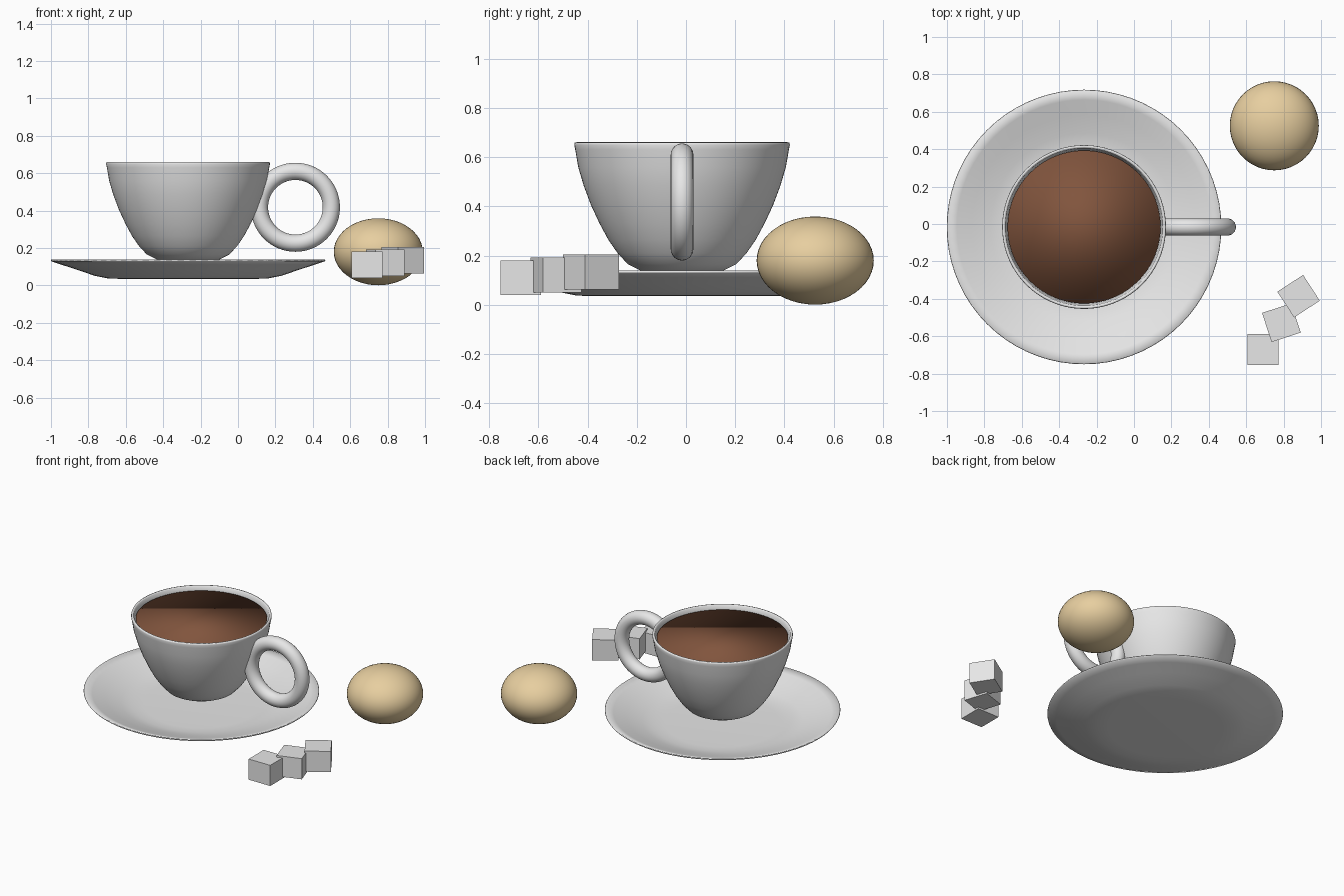
import bpy, bmesh, math
from mathutils import Matrix

if "Cube" in bpy.data.objects:
    bpy.data.objects.remove(bpy.data.objects["Cube"], do_unlink=True)

CENTRE = (-0.267, -0.016, 0)   # shared axis of cup and saucer


def material(name, rgb):
    m = bpy.data.materials.new(name)
    m.use_nodes = True
    m.diffuse_color = (*rgb, 1)
    m.node_tree.nodes["Principled BSDF"].inputs["Base Color"].default_value = (*rgb, 1)
    return m


porcelain = material("porcelain white", (0.8, 0.8, 0.8))
coffee_brown = material("coffee brown", (0.22, 0.09, 0.047))
biscuit = material("biscuit tan", (0.8, 0.62, 0.35))


def finish(bm, name, mat, location, smooth=True):
    bmesh.ops.recalc_face_normals(bm, faces=bm.faces[:])
    mesh = bpy.data.meshes.new(name)
    bm.to_mesh(mesh)
    bm.free()
    mesh.materials.append(mat)
    for p in mesh.polygons:
        p.use_smooth = smooth
    ob = bpy.data.objects.new(name, mesh)
    ob.location = location
    bpy.context.collection.objects.link(ob)
    return ob


def lathe(name, profile, mat, cap=False, steps=72):
    """Revolve (radius, height) points around the vertical axis."""
    bm = bmesh.new()
    verts = [bm.verts.new((r, 0, z)) for r, z in profile]
    edges = [bm.edges.new(pair) for pair in zip(verts, verts[1:])]
    bmesh.ops.spin(bm, geom=verts + edges, axis=(0, 0, 1), cent=(0, 0, 0),
                   angle=math.tau, steps=steps)
    bmesh.ops.remove_doubles(bm, verts=bm.verts[:], dist=0.0005)
    if cap:
        rim = [e for e in bm.edges if e.is_boundary]
        bmesh.ops.contextual_create(bm, geom=rim)
    return finish(bm, name, mat, CENTRE)


# Saucer: thin shallow dish, closed shell
under = [(0, 0.035), (0.36, 0.035), (0.43, 0.038), (0.5, 0.052),
         (0.6, 0.086), (0.68, 0.112), (0.731, 0.129)]
upper = [(r, z + 0.01) for r, z in reversed(under)]
lathe("saucer", under + [(0.734, 0.134)] + upper, porcelain)

# Cup: rounded bowl with a thin wall
outside = [(0, 0.128), (0.1, 0.13), (0.17, 0.14), (0.22, 0.165), (0.262, 0.21),
           (0.3, 0.265), (0.335, 0.33), (0.37, 0.405), (0.4, 0.485),
           (0.422, 0.56), (0.434, 0.63)]
inside = [(max(r - 0.018, 0), z + 0.016) for r, z in reversed(outside[:-1])]
lip = [(0.438, 0.65), (0.436, 0.659), (0.428, 0.661), (0.421, 0.655), (0.418, 0.63)]
lathe("cup", outside + lip + inside, porcelain)

# Coffee: filled body that rounds softly into its flat top
body = [(max(r - 0.026, 0), z + 0.022) for r, z in outside[:-1]]
lathe("coffee", body + [(0.409, 0.632)], coffee_brown, cap=True)

# Handle: plain ring touching the side of the cup
bpy.ops.mesh.primitive_torus_add(
    location=(0.307, CENTRE[1], 0.418), rotation=(math.pi / 2, 0, 0),
    major_radius=0.192, minor_radius=0.046, major_segments=64, minor_segments=24)
handle = bpy.context.object
handle.name = "handle"
handle.data.materials.append(porcelain)
bpy.ops.object.shade_smooth()

# Biscuit: flattened ball
bm = bmesh.new()
bmesh.ops.create_uvsphere(bm, u_segments=48, v_segments=24, radius=1,
                          matrix=Matrix.Diagonal((0.238, 0.238, 0.179, 1)))
finish(bm, "round_biscuit", biscuit, (0.75, 0.525, 0.18))

# Sugar cubes: x, y, z, turn in degrees
cubes = [(0.69, -0.671, 0.11, 0), (0.788, -0.528, 0.122, 18), (0.88, -0.386, 0.134, 33)]
for i, (x, y, z, turn) in enumerate(cubes, 1):
    bm = bmesh.new()
    bmesh.ops.create_cube(bm, size=1, matrix=Matrix.Diagonal((0.164, 0.164, 0.142, 1)))
    sugar = finish(bm, f"sugar_cube_{i}", porcelain, (x, y, z), smooth=False)
    sugar.rotation_euler.z = math.radians(turn)
